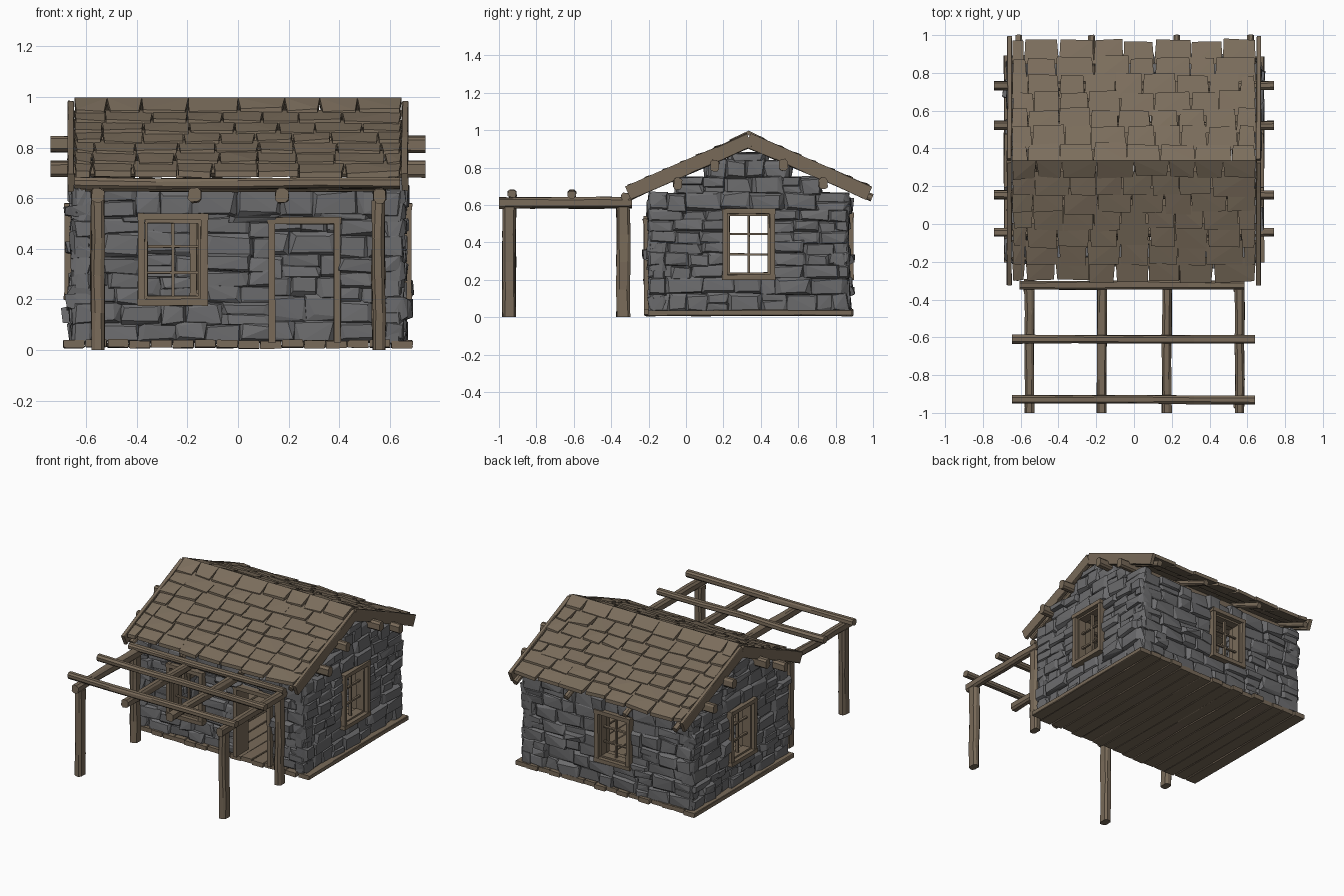
import bpy, bmesh, math, random
from mathutils import Vector

if "Cube" in bpy.data.objects:
    bpy.data.objects.remove(bpy.data.objects["Cube"])

random.seed(7)
rnd = random.uniform


def material(name, rgb):
    m = bpy.data.materials.new(name)
    m.diffuse_color = (*rgb, 1)
    m.use_nodes = True
    m.node_tree.nodes["Principled BSDF"].inputs["Base Color"].default_value = m.diffuse_color
    return m


STONE = material("grey stone", (0.15, 0.15, 0.155))
TIMBER = material("timber brown", (0.19, 0.145, 0.10))
SHINGLE = material("shingle brown", (0.20, 0.155, 0.108))


def finish(name, bm, mat):
    bmesh.ops.recalc_face_normals(bm, faces=bm.faces[:])
    me = bpy.data.meshes.new(name)
    bm.to_mesh(me)
    bm.free()
    me.materials.append(mat)
    ob = bpy.data.objects.new(name, me)
    bpy.context.collection.objects.link(ob)
    return ob


def hull(bm, pts):
    vs = [bm.verts.new(p) for p in pts]
    res = bmesh.ops.convex_hull(bm, input=vs)
    junk = {g for g in res["geom_interior"] + res["geom_unused"] if isinstance(g, bmesh.types.BMVert)}
    bmesh.ops.delete(bm, geom=list(junk), context='VERTS')


def beam(bm, p0, p1, w, h, rough=0.003, segs=4, chamfer=0.25):
    """Roughly hewn beam with a chamfered rectangular section."""
    p0, p1 = Vector(p0), Vector(p1)
    d = (p1 - p0).normalized()
    ref = Vector((0, 1, 0)) if abs(d.z) > 0.9 else Vector((0, 0, 1))
    side = d.cross(ref).normalized()
    up = side.cross(d)
    c = min(w, h) * chamfer
    a, b = w / 2, h / 2
    prof = [(a, -b + c), (a, b - c), (a - c, b), (-a + c, b),
            (-a, b - c), (-a, -b + c), (-a + c, -b), (a - c, -b)]
    rings = []
    for i in range(segs + 1):
        ctr = p0.lerp(p1, i / segs) + side * rnd(-rough, rough) + up * rnd(-rough, rough)
        rings.append([bm.verts.new(ctr + side * (x + rnd(-rough, rough)) + up * (y + rnd(-rough, rough)))
                      for x, y in prof])
    for r, q in zip(rings, rings[1:]):
        for k in range(8):
            bm.faces.new((r[k], r[(k + 1) % 8], q[(k + 1) % 8], q[k]))
    bm.faces.new(rings[0])
    bm.faces.new(rings[-1])


def beams(name, specs, w, h, **kw):
    bm = bmesh.new()
    for p0, p1 in specs:
        beam(bm, p0, p1, w, h, **kw)
    return finish(name, bm, TIMBER)


# Wall mappings: (along wall, outward depth, height) -> world
RIDGE_Y = 0.335
FRONT = lambda u, d, z: Vector((u, -0.15 - d, z))
BACK = lambda u, d, z: Vector((u, 0.82 + d, z))
RIGHT = lambda u, d, z: Vector((0.61 + d, u, z))
LEFT = lambda u, d, z: Vector((-0.61 - d, u, z))


def stone(bm, to, u0, u1, z0, z1):
    cu, cz, hu, hz = (u0 + u1) / 2, (z0 + z1) / 2, (u1 - u0) / 2 + 0.006, (z1 - z0) / 2 + 0.006
    out = rnd(0.04, 0.068) + (0.025 if random.random() < 0.1 else 0)
    pts = []
    for su in (-1, 1):
        for sz in (-1, 1):
            for sd, dep in ((1, out), (-1, rnd(0.04, 0.05))):
                pts.append(to(cu + su * hu * rnd(.88, 1.06), sd * dep * rnd(.35, .7), cz + sz * hz * rnd(.85, 1.1)))
                pts.append(to(cu + su * hu * rnd(.6, .92), sd * dep * rnd(.8, 1.0), cz + sz * hz * rnd(.5, .9)))
    hull(bm, pts)


def stone_wall(name, to, centre, half, openings, gable):
    bm = bmesh.new()
    z, top = 0.035, 0.875 if gable else 0.635
    cuts = sorted(e for o in openings for e in o[2:])
    while z < top - 0.02:
        z1 = z + rnd(0.055, 0.095)
        for e in cuts + [top]:                    # courses line up with openings
            if z + 0.01 < e < z1 + 0.03:
                z1 = e
                break
        mid = (z + z1) / 2
        reach = half if mid < 0.63 else half * max(0.12, (0.90 - mid) / 0.27)
        spans, left = [], centre - reach
        for a, b, lo, hi in sorted(openings):
            if lo < mid < hi:
                spans.append((left, a))
                left = b
        spans.append((left, centre + reach))
        for a, b in spans:
            hull(bm, [to(u, d, h) for u in (a + .01, b - .01) for d in (-.02, .02) for h in (z, z1)])
            u = a
            while u < b - 0.001:
                u1 = u + rnd(0.08, 0.2)
                if u1 > b - 0.05:
                    u1 = b
                if z1 - z > 0.07 and random.random() < 0.25:    # pair of flat stones
                    m = mid + rnd(-.01, .01)
                    stone(bm, to, u, u1, z, m)
                    stone(bm, to, u, u1, m, z1)
                else:
                    sh = rnd(-.008, .008)
                    stone(bm, to, u, u1, z + sh, z1 + sh)
                u = u1
        z = z1
    finish(name, bm, STONE)


def frame(name, to, a, b, lo, hi, window=True):
    """Timber surround, with inner sash and glazing bars for windows."""
    bm = bmesh.new()

    def bar(u0, u1, z0, z1, d0, d1, r=0.0015):
        hull(bm, [to(u + rnd(-r, r), d + rnd(-r, r), z + rnd(-r, r))
                  for u in (u0, u1) for d in (d0, d1) for z in (z0, z1)])
    t = 0.027
    bar(a, a + t, lo, hi, -.06, .075)
    bar(b - t, b, lo, hi, -.06, .075)
    bar(a - .003, b + .003, hi - t, hi, -.06, .078)
    if window:
        bar(a - .003, b + .003, lo, lo + t, -.06, .078)
        s, e = t + 0.012, 0.012
        for u in (a + t, b - s):
            bar(u, u + e, lo + t, hi - t, -.01, .05)
        for z in (lo + t, hi - s):
            bar(a + t, b - t, z, z + e, -.01, .05)
        m = (a + b) / 2
        bar(m - .006, m + .006, lo + t, hi - t, .01, .03)
        for k in (1, 2):
            z = lo + t + (hi - lo - 2 * t) * k / 3
            bar(a + t, b - t, z - .005, z + .005, .012, .028)
    finish(name, bm, TIMBER)


# Openings (u0, u1, z0, z1) of the frames
front_win, door = (-0.395, -0.12, 0.175, 0.54), (0.12, 0.405, 0.03, 0.525)
back_win, side_win = (-0.19, 0.08, 0.20, 0.56), (0.195, 0.475, 0.20, 0.58)
shrink = lambda o: (o[0] + .012, o[1] - .012, o[2] + .01, o[3] - .01)
door_hole = (door[0] + .012, door[1] - .012, 0.0, door[3] - .01)

# Stone walls
stone_wall("front_wall", FRONT, 0, 0.65, [shrink(front_win), door_hole], False)
stone_wall("back_wall", BACK, 0, 0.65, [shrink(back_win)], False)
stone_wall("right_gable_wall", RIGHT, RIDGE_Y, 0.53, [shrink(side_win)], True)
stone_wall("left_gable_wall", LEFT, RIDGE_Y, 0.53, [shrink(side_win)], True)

# Window and door frames
frame("front_window", FRONT, *front_win)
frame("back_window", BACK, *back_win)
frame("right_window", RIGHT, *side_win)
frame("left_window", LEFT, *side_win)
frame("door_frame", FRONT, *door, window=False)

# Floor planks running front to back
n, pitch = 16, 1.38 / 16
beams("floor_planks", [((-0.69 + pitch * (i + .5), -0.215 + rnd(-.012, .012), .024 + rnd(-.003, .003)),
                        (-0.69 + pitch * (i + .5), 0.885 + rnd(-.012, .012), .024 + rnd(-.003, .003)))
                       for i in range(n)], pitch - .003, 0.03, rough=.0015, chamfer=.1)

# Roof: point at distance d from the ridge, raised by h
SLOPE = 0.438
roof = lambda x, d, h, s: Vector((x, RIDGE_Y + s * d, 0.945 - SLOPE * d + h))

# Overlapping shingles
ROWS, STEP = 7, 0.091
for s, name in ((-1, "front_shingles"), (1, "back_shingles")):
    bm = bmesh.new()
    for i in range(ROWS):
        x = -0.645
        while x < 0.64:
            x1 = x + (rnd(0.06, 0.14) if x < -0.64 else rnd(0.13, 0.2))
            if x1 > 0.58:
                x1 = 0.645
            d0 = max(0, i * STEP - 0.035)
            end = (i + 1) * STEP + rnd(-.008, .008)
            h0 = 0.028 if i == 0 else 0.004
            t0, t1 = rnd(.001, .013), rnd(.001, .013)
            l0, l1 = rnd(.012, .025), rnd(.012, .025)
            lo = [roof(x, d0, h0, s), roof(x1, d0, h0, s),
                  roof(x1 - t1, end + rnd(-.006, .006), l1, s), roof(x + t0, end + rnd(-.006, .006), l0, s)]
            hull(bm, lo + [p + Vector((0, 0, 0.024)) for p in lo])
            x = x1
    finish(name, bm, SHINGLE)

# Barge boards, rafters and purlins
sides = [(x, s) for x in (-1, 1) for s in (-1, 1)]
beams("barge_boards", [(roof(x * .66, -.005, 0, s), roof(x * .66, .645, 0, s)) for x, s in sides],
      0.026, 0.076, rough=.002, chamfer=.12)
beams("rafters", [(roof(x, 0, -.022, s), roof(x, .66 if s > 0 else .63, -.018, s))
                  for x in (-.61, -.225, .225, .615) for s in (-1, 1)], 0.035, 0.035)
beams("purlins", [((-.74, y, z), (.74, y, z))
                  for y, z in ((.73, .715), (.52, .812), (.155, .812), (-.045, .715))], 0.046, 0.062)

# Pergola: posts, rails, cross logs and beam beside the house
beams("pergola_posts", [((x, y, 0), (x, y, .59)) for x in (-.555, .555) for y in (-.945, -.335)], 0.05, 0.07)
beams("pergola_rails", [((x, -1.0, .612), (x, -.29, .612)) for x in (-.555, -.17, .175, .56)], 0.05, 0.058)
beams("pergola_cross_logs", [((-.645, y, .658), (.64, y, .658)) for y in (-.61, -.93)], 0.044, 0.042)
beams("pergola_house_beam", [((-.605, -.322, .645), (.585, -.322, .645))], 0.045, 0.036)
